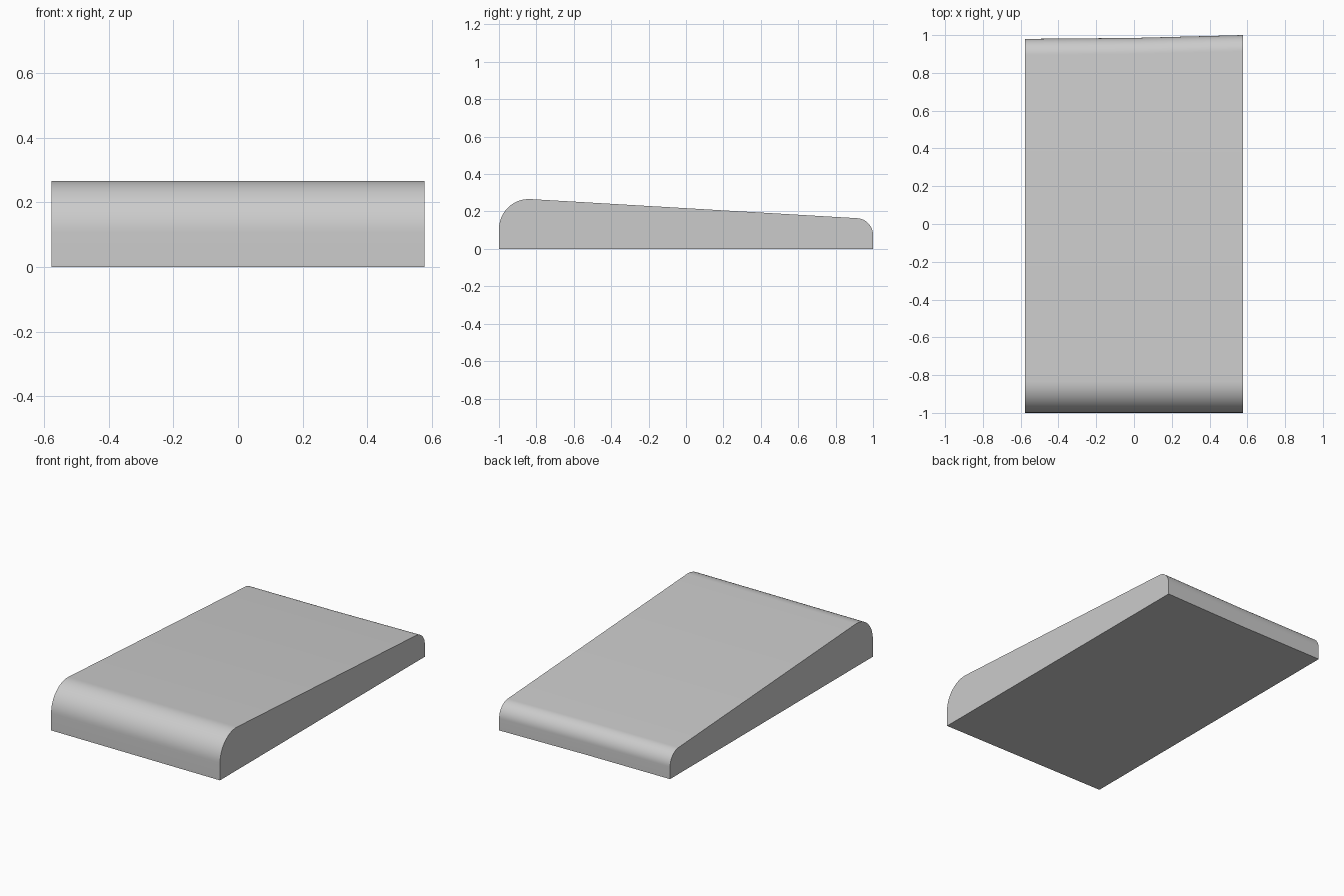
import bpy, bmesh, math
from mathutils import Vector

cube = bpy.data.objects.get("Cube")
if cube:
    bpy.data.objects.remove(cube, do_unlink=True)

HALF_WIDTH = 0.577
ARC_STEPS = 16


def fillet(prev, corner, nxt, radius):
    """Points of the arc that rounds one profile corner."""
    prev, corner, nxt = Vector(prev), Vector(corner), Vector(nxt)
    a, b = (prev - corner).normalized(), (nxt - corner).normalized()
    half = a.angle(b) / 2
    centre = corner + (a + b).normalized() * radius / math.sin(half)
    start = corner + a * radius / math.tan(half) - centre
    end = corner + b * radius / math.tan(half) - centre
    sweep = start.angle(end)
    return [centre + (start * math.sin(sweep * (1 - t)) + end * math.sin(sweep * t)) / math.sin(sweep)
            for t in (i / ARC_STEPS for i in range(ARC_STEPS + 1))]


# Side profile: flat base, sloped top, rounded front and back upper edges
front_low, front_top = (-1, 0), (-1, 0.276)
back_top, back_low = (1, 0.159), (1, 0)
profile = [Vector(front_low)]
profile += fillet(front_low, front_top, back_top, 0.16)
profile += fillet(front_top, back_top, back_low, 0.09)
profile.append(Vector(back_low))

# Cross-sections along the width; the back edge is slightly skewed
sections = [(-HALF_WIDTH, -0.02), (0, -0.015), (HALF_WIDTH, 0)]
bm = bmesh.new()
rings = [[bm.verts.new((x, p.x + (shift if p.x > 0 else 0), p.y)) for p in profile]
         for x, shift in sections]
for left, right in zip(rings, rings[1:]):
    for i in range(len(profile)):
        j = (i + 1) % len(profile)
        bm.faces.new((left[i], left[j], right[j], right[i]))
bm.faces.new(rings[0])
bm.faces.new(rings[-1])
bmesh.ops.recalc_face_normals(bm, faces=bm.faces)

mesh = bpy.data.meshes.new("wedge_block")
bm.to_mesh(mesh)
bm.free()
block = bpy.data.objects.new("wedge_block", mesh)
bpy.context.collection.objects.link(block)

# Plain grey material
grey = bpy.data.materials.new("plain_grey")
grey.use_nodes = True
colour = (0.6, 0.6, 0.6, 1)
grey.diffuse_color = colour
grey.node_tree.nodes["Principled BSDF"].inputs["Base Color"].default_value = colour
mesh.materials.append(grey)

# Smooth rounded edges, crisp side and base edges
bpy.ops.object.select_all(action="DESELECT")
block.select_set(True)
bpy.context.view_layer.objects.active = block
bpy.ops.object.shade_smooth_by_angle(angle=math.radians(30))
